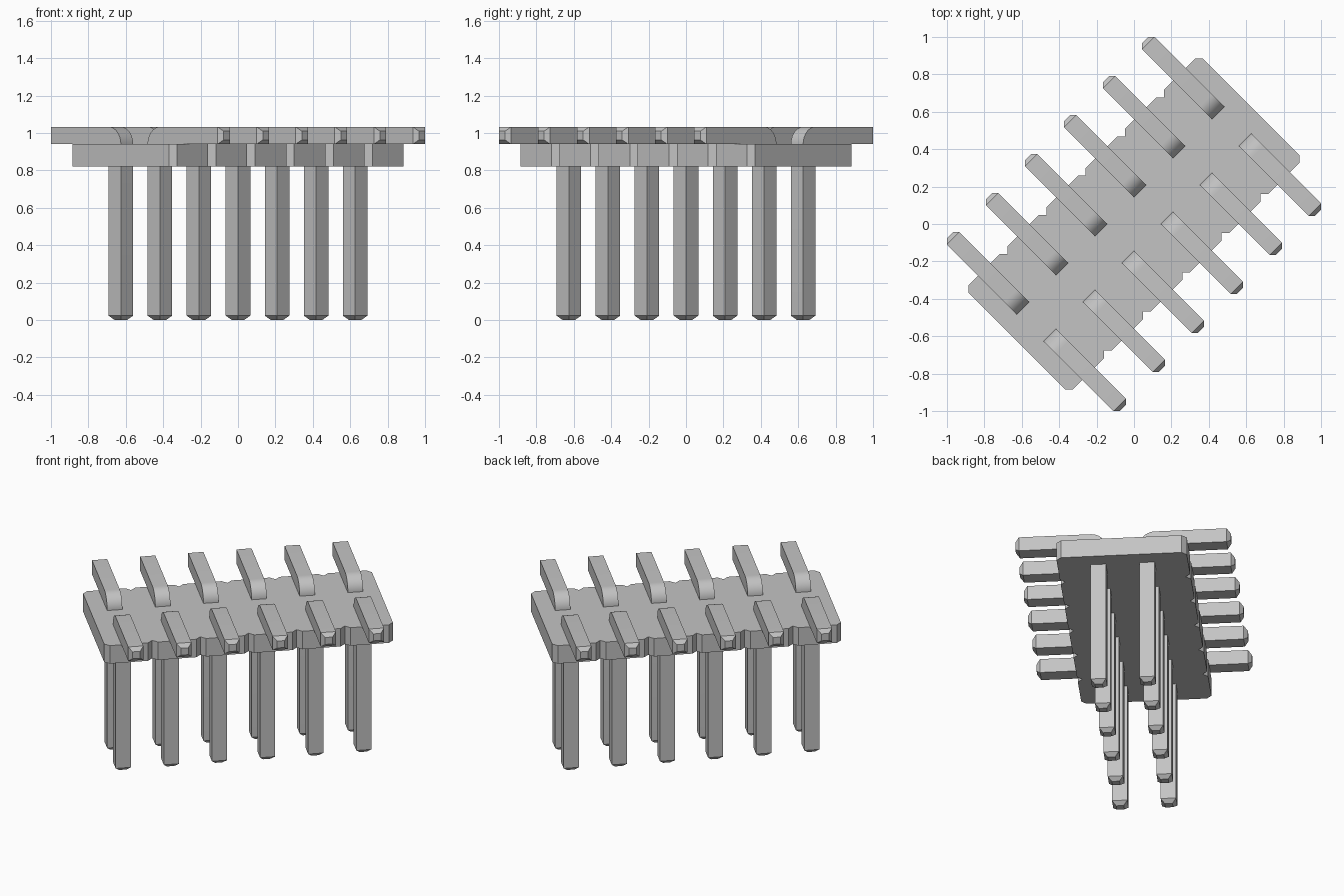
import bpy, bmesh, math
from mathutils import Matrix

cube = bpy.data.objects.get("Cube")
if cube:
    bpy.data.objects.remove(cube, do_unlink=True)

PITCH = 0.2953          # spacing of pins along and across the header
W = 0.093               # pin thickness
CH = 0.0235             # pin tip chamfer
Z0, Z1 = 0.82, 0.94     # bottom and top of the carrier
COLS = 6
TURN = Matrix.Rotation(math.radians(45), 4, 'Z')

grey = bpy.data.materials.new("plain_grey")
grey.use_nodes = True
colour = (0.55, 0.55, 0.55, 1)
grey.diffuse_color = colour
grey.node_tree.nodes["Principled BSDF"].inputs["Base Color"].default_value = colour


def finish(bm, name):
    bmesh.ops.remove_doubles(bm, verts=bm.verts, dist=1e-5)
    bmesh.ops.recalc_face_normals(bm, faces=bm.faces)
    mesh = bpy.data.meshes.new(name)
    bm.to_mesh(mesh)
    bm.free()
    mesh.materials.append(grey)
    return mesh


def add(name, mesh, matrix):
    ob = bpy.data.objects.new(name, mesh)
    bpy.context.collection.objects.link(ob)
    ob.matrix_world = matrix
    return ob


# Carrier: a row of chamfered segments joined into one notched outline
def carrier_mesh():
    half, notch = 0.395, 0.03
    side = []
    for i in range(COLS):
        a = (i - COLS / 2) * PITCH
        b = a + PITCH
        side += [(a, -half + notch), (a + notch, -half), (b - notch, -half)]
    side.append((COLS / 2 * PITCH, -half + notch))
    outline = side + [(-u, -v) for u, v in side]
    bm = bmesh.new()
    base = bm.faces.new([bm.verts.new((u, v, Z0)) for u, v in outline])
    top = bmesh.ops.extrude_face_region(bm, geom=[base], use_keep_orig=True)
    moved = [g for g in top["geom"] if isinstance(g, bmesh.types.BMVert)]
    bmesh.ops.translate(bm, verts=moved, vec=(0, 0, Z1 - Z0))
    return finish(bm, "carrier")


# Pin: square section swept up, round the elbow and out to the tip
def pin_mesh():
    inner = PITCH / 2 + W / 2
    outer = inner - W
    end = 0.63
    # (inner corner, outer corner, half width) for each section, in y and z
    rings = [((inner - CH, 0), (outer + CH, 0), W / 2 - CH),
             ((inner, CH), (outer, CH), W / 2)]
    steps = 10
    for i in range(steps + 1):
        a = math.pi / 2 * i / steps
        rings.append(((inner, Z1), (inner - W * math.cos(a), Z1 + W * math.sin(a)), W / 2))
    rings += [((end, Z1), (end, Z1 + W), W / 2),
              ((end + CH, Z1 + CH), (end + CH, Z1 + W - CH), W / 2 - CH)]
    bm = bmesh.new()
    loops = [[bm.verts.new(p) for p in ((-h, *i), (h, *i), (h, *o), (-h, *o))]
             for i, o, h in rings]
    for k, (a, b) in enumerate(zip(loops, loops[1:])):
        in_elbow = 2 <= k < 2 + steps
        for j in range(4):
            if in_elbow and j == 0:      # the inside of the elbow is a single edge
                continue
            n = (j + 1) % 4
            bm.faces.new((a[j], a[n], b[n], b[j]))
    bm.faces.new(loops[0])
    bm.faces.new(loops[-1])
    return finish(bm, "pin")


add("carrier", carrier_mesh(), TURN)

# Two facing rows of pins
pin = pin_mesh()
pins = []
for row, angle in (("left_row", 0), ("right_row", math.pi)):
    for i in range(COLS):
        u = (i - (COLS - 1) / 2) * PITCH
        place = TURN @ Matrix.Translation((u, 0, 0)) @ Matrix.Rotation(angle, 4, 'Z')
        pins.append(add(f"{row}_pin_{i + 1}", pin, place))

# Smooth the elbows, keep the edges crisp
bpy.ops.object.select_all(action='DESELECT')
pins[0].select_set(True)
bpy.context.view_layer.objects.active = pins[0]
bpy.ops.object.shade_smooth_by_angle(angle=math.radians(30))
